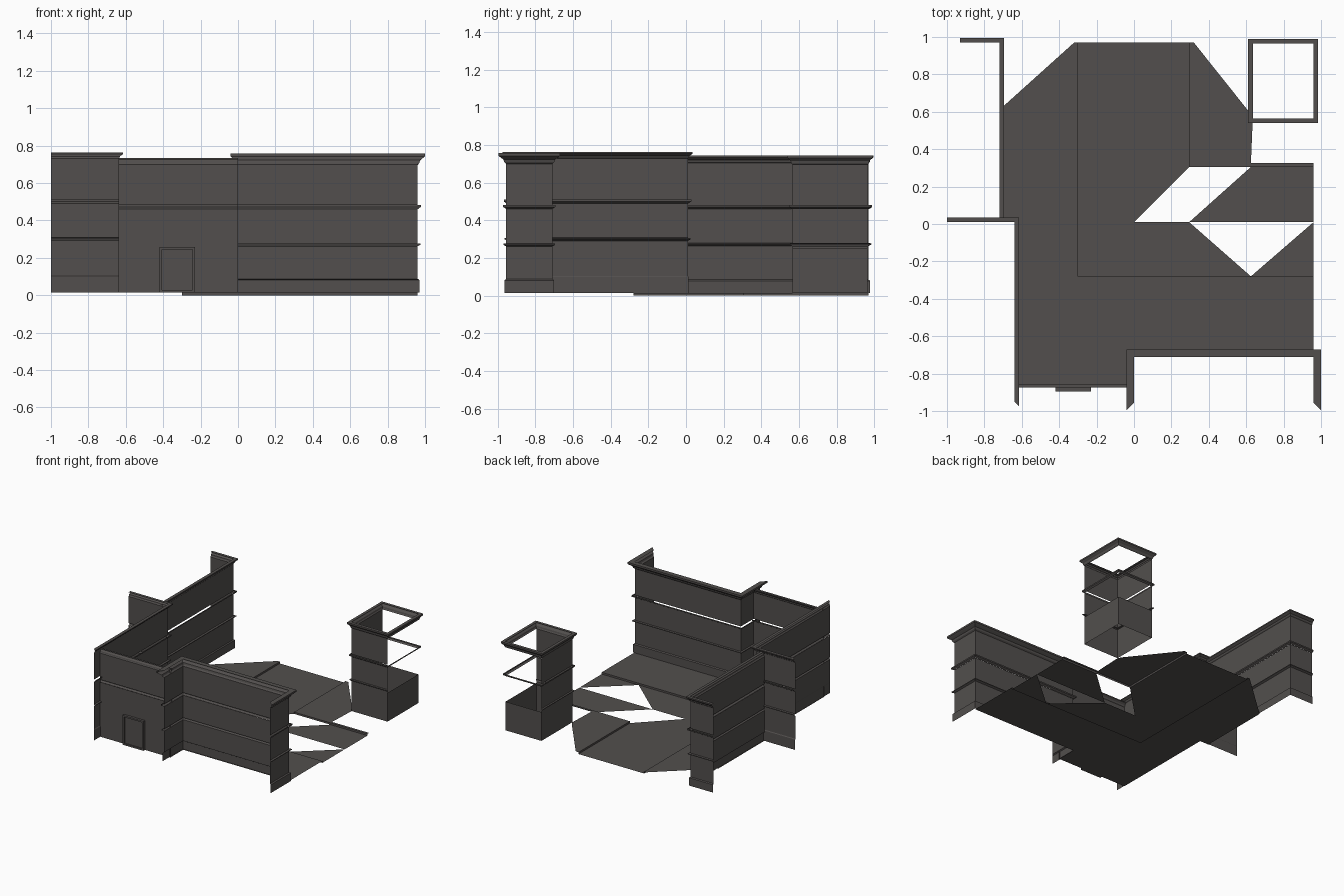
import bpy

if "Cube" in bpy.data.objects:
    bpy.data.objects.remove(bpy.data.objects["Cube"])

# One flat colour for everything
grey = bpy.data.materials.new("dark_stone_grey")
grey.diffuse_color = (0.085, 0.078, 0.075, 1)
grey.use_nodes = True
grey.node_tree.nodes["Principled BSDF"].inputs["Base Color"].default_value = grey.diffuse_color


def make(name, verts, faces):
    me = bpy.data.meshes.new(name)
    me.from_pydata(verts, [], faces)
    me.materials.append(grey)
    me.update()
    ob = bpy.data.objects.new(name, me)
    bpy.context.collection.objects.link(ob)
    return ob


def sheet(name, z, polys):
    """Flat sheets at height z, one polygon per outline."""
    verts, faces = [], []
    for p in polys:
        faces.append(list(range(len(verts), len(verts) + len(p))))
        verts += [(x, y, z) for x, y in p]
    return make(name, verts, faces)


def ring(name, rect, sides, profile, flare="SENW"):
    """Sweep an (outset, height) profile around a rectangle with mitred
    corners; keep only the listed sides, outset only towards 'flare'."""
    x0, x1, y0, y1 = rect
    verts, faces = [], []
    for o, z in profile:
        a, b = x0 - o * ("W" in flare), x1 + o * ("E" in flare)
        c, d = y0 - o * ("S" in flare), y1 + o * ("N" in flare)
        verts += [(a, c, z), (b, c, z), (b, d, z), (a, d, z)]
    for i in range(len(profile) - 1):
        for k, s in enumerate("SENW"):
            if s in sides:
                n = (k + 1) % 4
                faces.append((4*i + k, 4*i + n, 4*i + 4 + n, 4*i + 4 + k))
    return make(name, verts, faces)


def lower_band(z, o=0.015):
    return [(0, z - 0.008), (o, z), (o, z + 0.006), (0, z + 0.008)]


def upper_band(z, o=0.018):          # ledge left open on top
    return [(0.001, z - 0.015), (o, z - 0.005), (o, z + 0.006)]


def cornice(z0, z1, o):
    h = z1 - z0
    return [(0, z0), (o*.25, z0 + h*.15), (o*.35, z0 + h*.4), (o*.75, z0 + h*.6),
            (o, z0 + h*.75), (o, z1), (0, z1)]


def facade(name, rect, sides, flare, base, b1, b2, c0, c1, out, base_out):
    low = [(base_out, 0.015), (base_out, base - 0.006), (0, base),
           (0, b1 - 0.008)]
    low += lower_band(b1) + [(0, b2 - 0.015)]
    ring(name + "_lower_wall", rect, sides, low, flare)
    ring(name + "_ledge", rect, sides, upper_band(b2), flare)
    ring(name + "_upper_wall", rect, sides, [(0, b2 + 0.006), (0, c0)], flare)
    ring(name + "_cornice", rect, sides, cornice(c0, c1, out), flare)


# Three street facades
facade("right_block", (0, 0.96, -0.955, -0.71), "ENW", "SENW",
       0.088, 0.27, 0.477, 0.70, 0.757, 0.04, 0.01)
facade("left_block", (-1.0, -0.64, -0.95, 0.01), "EN", "SEN",
       0.105, 0.30, 0.505, 0.73, 0.763, 0.025, 0.004)
facade("back_block", (-0.93, -0.72, 0.01, 0.97), "EN", "EN",
       0.085, 0.272, 0.475, 0.705, 0.745, 0.025, 0.008)

# Infill wall with a recessed door
infill = (-0.64, 0.0, -0.95, -0.875)
DX0, DX1, DZ = -0.42, -0.23, 0.257
ring("infill_middle_wall", infill, "N", [(0, DZ), (0, 0.462)], "N")
ring("infill_ledge", infill, "N", upper_band(0.477), "N")
ring("infill_upper_wall", infill, "N", [(0, 0.483), (0, 0.70)], "N")
ring("infill_cornice", infill, "N", cornice(0.70, 0.735, 0.018), "N")
ring("infill_wall_left", (-0.64, DX0, -0.95, -0.875), "N", [(0, 0.015), (0, DZ)], "N")
ring("infill_wall_right", (DX1, 0, -0.95, -0.875), "N", [(0, 0.015), (0, DZ)], "N")
i = 0.013
front = [(DX0, 0.015), (DX0, DZ), (DX1, DZ), (DX1, 0.015)]
back = [(DX0 + i, 0.015 + i), (DX0 + i, DZ - i), (DX1 - i, DZ - i), (DX1 - i, 0.015 + i)]
make("door_recess",
     [(x, -0.875, z) for x, z in front] + [(x, -0.895, z) for x, z in front]
     + [(x, -0.895, z) for x, z in back] + [(x, -0.885, z) for x, z in back],
     [(4*l + k, 4*l + (k + 1) % 4, 4*l + 4 + (k + 1) % 4, 4*l + 4 + k)
      for l in range(3) for k in range(4)] + [(12, 13, 14, 15)])

# Corner tower: full walls only on the street sides
tower = (0.635, 0.96, 0.565, 0.965)
ring("tower_base", tower, "SENW", [(0, 0.015), (0, 0.25)])
ring("tower_lower_wall", tower, "SW",
     [(0, 0.25), (0, 0.262)] + lower_band(0.27, 0.012) + [(0, 0.46)])
ring("tower_ledge", tower, "SENW", upper_band(0.475, 0.014))
ring("tower_upper_wall", tower, "SW", [(0, 0.481), (0, 0.695)])
ring("tower_cornice", tower, "SENW", cornice(0.695, 0.745, 0.025))

# Street surface, with its missing patches
sheet("road", 0.0, [
    [(-.3, .97), (.295, .97), (.295, .305), (0, .01), (.295, .01), (.625, -.28), (-.3, -.28)],
    [(.295, .01), (.625, .305), (.96, .305), (.96, .01)],
    [(.625, -.28), (.96, -.28), (.96, .01)]])

# Pavements, one on each side of the street
sheet("pavement", 0.015, [
    [(-.72, .61), (-.32, .97), (-.3, .97), (-.3, -.28), (-.64, -.28), (-.64, .01), (-.72, .01)],
    [(-.64, -.28), (.96, -.28), (.96, -.71), (0, -.71), (0, -.875), (-.64, -.875)],
    [(.295, .97), (.32, .97), (.615, .60), (.635, .565), (.625, .325), (.625, .305), (.295, .305)],
    [(.625, .305), (.625, .325), (.96, .325), (.96, .305)]])

# Curbs
for n, pts in (("near_curb", [(-.3, .97), (-.3, -.28), (.96, -.28)]),
               ("far_curb", [(.295, .97), (.295, .305), (.96, .305)])):
    make(n, [(x, y, z) for z in (0, 0.015) for x, y in pts], [(0, 1, 4, 3), (1, 2, 5, 4)])
